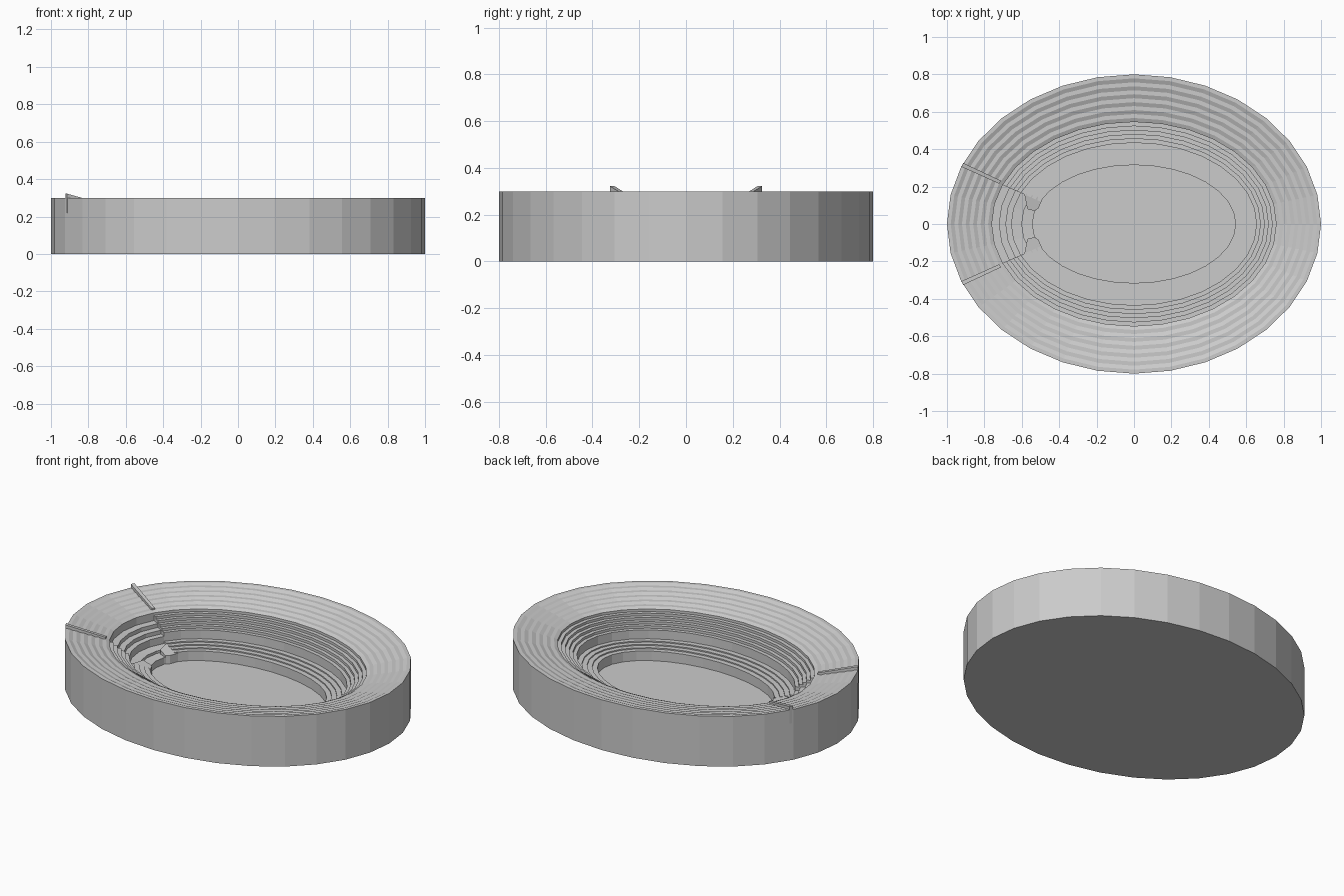
import bpy, bmesh, math

if "Cube" in bpy.data.objects:
    bpy.data.objects.remove(bpy.data.objects["Cube"])

N = 32  # sides of the oval


def ring_point(t, z, k):
    # t = inset from the outer edge, k = segment number
    ang = 2 * math.pi * k / N
    return ((1 - t) * math.cos(ang), (0.8 - 1.06 * t) * math.sin(ang), z)


def finish(name, bm):
    bmesh.ops.recalc_face_normals(bm, faces=bm.faces)
    me = bpy.data.meshes.new(name)
    bm.to_mesh(me)
    bm.free()
    ob = bpy.data.objects.new(name, me)
    bpy.context.collection.objects.link(ob)
    return ob


def strip(bm, profile, k0, k1):
    # sweep a profile round part of the oval
    cols = [[bm.verts.new(ring_point(t, z, k)) for t, z in profile]
            for k in range(k0, k1 + 1)]
    for c, d in zip(cols, cols[1:]):
        for i in range(len(profile) - 1):
            bm.faces.new((c[i], d[i], d[i + 1], c[i + 1]))


def prism(name, pts, z0, tops):
    bm = bmesh.new()
    lo = [bm.verts.new((x, y, z0)) for x, y in pts]
    hi = [bm.verts.new((p[0], p[1], z)) for p, z in zip(pts, tops)]
    bm.faces.new(lo)
    bm.faces.new(hi)
    n = len(pts)
    for i in range(n):
        j = (i + 1) % n
        bm.faces.new((lo[i], lo[j], hi[j], hi[i]))
    return finish(name, bm)


FLOOR = 0.04

# upper stand: gently alternating flat and sloped bands
upper = [(0, 0), (0, 0.3)]
for i in range(6):
    upper += [(0.04 * i + 0.02, 0.3 - 0.009 * i),
              (0.04 * i + 0.04, 0.3 - 0.009 * (i + 1))]

# lower stand: stepped rows, a wall, more rows, then the pitch wall
lower = []
for i in range(5):
    z = 0.231 - 0.015 * i
    lower += [(0.24 + 0.021 * i, z), (0.24 + 0.021 * (i + 1), z)]
for i in range(4):
    z = 0.118 - 0.007 * i
    lower += [(0.345 + 0.028 * i, z), (0.345 + 0.028 * (i + 1), z)]
inner = 0.345 + 0.028 * 4
lower += [(inner, FLOOR)]

# entrance section: deeper shelves
gate = [(0.24, 0.2), (0.28, 0.198), (0.28, 0.175), (0.315, 0.173),
        (0.315, 0.15), (0.345, 0.148), (0.345, 0.105), (0.40, 0.1),
        (0.40, 0.085), (inner, 0.08), (inner, FLOOR)]

# bowl
bm = bmesh.new()
strip(bm, upper + lower, -14, 14)
strip(bm, upper + gate, 14, 18)
for k in (14, 18):
    loop = lower + gate[-2::-1]
    bm.faces.new([bm.verts.new(ring_point(t, z, k)) for t, z in loop])
bm.faces.new([bm.verts.new(ring_point(0, 0, k)) for k in range(N)])
bm.faces.new([bm.verts.new(ring_point(inner, FLOOR, k)) for k in range(N)])
bmesh.ops.remove_doubles(bm, verts=bm.verts, dist=1e-5)
finish("stadium_bowl", bm)

for s, side in ((1, "back"), (-1, "front")):
    # ridge wall along each edge of the entrance section
    pts = [(-0.923, 0.306 * s), (-0.72, 0.215 * s),
           (-0.712, 0.232 * s), (-0.913, 0.326 * s)]
    prism("ridge_wall_" + side, pts, 0.22, (0.322, 0.265, 0.265, 0.322))
    # stair block reaching onto the floor
    pts = [(-0.59, 0.18 * s), (-0.485, 0.145 * s), (-0.51, 0.085 * s),
           (-0.53, 0.07 * s), (-0.57, 0.08 * s)]
    prism("stair_block_" + side, pts, FLOOR, (0.115, 0.09, 0.09, 0.09, 0.11))
